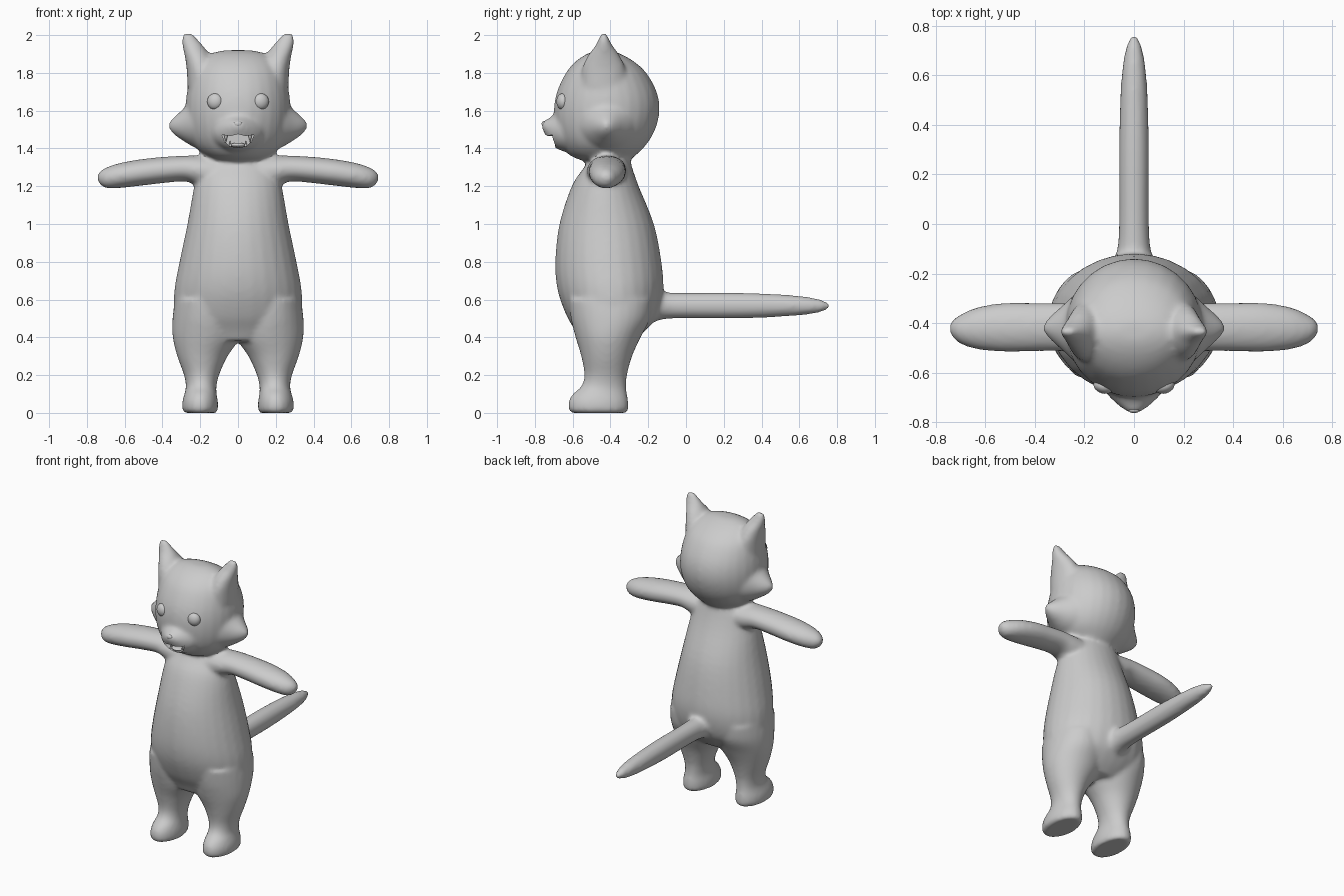
import bpy, bmesh, math
from mathutils import Vector, Matrix

if "Cube" in bpy.data.objects:
    bpy.data.objects.remove(bpy.data.objects["Cube"])

fur = bpy.data.materials.new("grey")
fur.diffuse_color = (0.6, 0.6, 0.6, 1)
fur.use_nodes = True
fur.node_tree.nodes["Principled BSDF"].inputs["Base Color"].default_value = fur.diffuse_color


def add_object(name, bm):
    bmesh.ops.recalc_face_normals(bm, faces=bm.faces)
    me = bpy.data.meshes.new(name)
    bm.to_mesh(me)
    bm.free()
    me.materials.append(fur)
    ob = bpy.data.objects.new(name, me)
    bpy.context.collection.objects.link(ob)
    return ob


def smooth_rows(rows, n=4):
    """Catmull-Rom interpolation between cross-sections."""
    out = []
    for i in range(len(rows) - 1):
        p0, p1 = rows[max(i - 1, 0)], rows[i]
        p2, p3 = rows[i + 1], rows[min(i + 2, len(rows) - 1)]
        for k in range(n):
            t = k / n
            out.append([0.5 * (2*b + (c - a)*t + (2*a - 5*b + 4*c - d)*t*t + (3*b - a - 3*c + d)*t**3)
                        for a, b, c, d in zip(p0, p1, p2, p3)])
    return out + [rows[-1]]


def loft(bm, rows, axis, side=1, seg=28):
    """Rows are (position on axis, a min, a max, b min, b max) of oval sections."""
    rings = []
    for t, a0, a1, b0, b1 in smooth_rows(rows):
        ring = []
        for k in range(seg):
            w = 2 * math.pi * k / seg
            a = (a0 + a1) / 2 + (a1 - a0) / 2 * math.cos(w)
            b = (b0 + b1) / 2 + (b1 - b0) / 2 * math.sin(w)
            x, y, z = {"x": (t, a, b), "y": (a, t, b), "z": (a, b, t)}[axis]
            ring.append(bm.verts.new((x * side, y, z)))
        rings.append(ring)
    for r, s in zip(rings, rings[1:]):
        for k in range(seg):
            bm.faces.new((r[k], r[(k + 1) % seg], s[(k + 1) % seg], s[k]))
    bm.faces.new(rings[0])
    bm.faces.new(rings[-1])


skin = bmesh.new()

# torso
loft(skin, [(0.38, -.20, .20, -.56, -.28), (0.44, -.29, .29, -.59, -.21), (0.52, -.335, .335, -.635, -.15),
            (0.65, -.337, .337, -.68, -.12), (0.8, -.31, .31, -.692, -.13), (1.0, -.268, .268, -.67, -.17),
            (1.2, -.232, .232, -.605, -.25), (1.3, -.20, .20, -.54, -.285), (1.37, -.15, .15, -.50, -.30),
            (1.45, -.14, .14, -.5, -.3)], "z")

# tail with a flared root
loft(skin, [(-.30, -.16, .16, .43, .70), (-.2, -.11, .11, .47, .66), (-.12, -.072, .072, .495, .64),
            (0, -.061, .061, .50, .636), (.3, -.061, .061, .50, .636), (.55, -.054, .054, .512, .624),
            (.68, -.040, .040, .526, .608), (.74, -.022, .022, .543, .590), (.765, -.008, .008, .56, .575)], "y")

for s in (1, -1):
    # leg and foot
    loft(skin, [(0, .115, .283, -.605, -.315), (.015, .106, .295, -.622, -.305), (.06, .106, .295, -.622, -.305),
                (.10, .113, .284, -.60, -.312), (.14, .114, .276, -.555, -.316), (.2, .10, .286, -.538, -.312),
                (.3, .055, .322, -.555, -.285), (.4, -.01, .346, -.585, -.24), (.5, -.01, .347, -.61, -.19),
                (.6, .03, .335, -.62, -.18)], "z", s)
    # arm
    loft(skin, [(.05, -.53, -.31, 1.17, 1.355), (.2, -.525, -.315, 1.20, 1.362), (.28, -.515, -.318, 1.225, 1.362),
                (.4, -.515, -.318, 1.216, 1.355), (.52, -.517, -.318, 1.202, 1.342), (.63, -.507, -.335, 1.19, 1.322),
                (.70, -.485, -.365, 1.19, 1.298), (.735, -.455, -.39, 1.215, 1.275),
                (.744, -.43, -.41, 1.235, 1.255)], "x", s)
    # cheek tuft
    loft(skin, [(.12, -.62, -.22, 1.37, 1.73), (.22, -.57, -.27, 1.40, 1.68), (.29, -.51, -.33, 1.44, 1.61),
                (.34, -.465, -.375, 1.475, 1.565), (.365, -.435, -.405, 1.505, 1.54)], "x", s)
    # ear
    loft(skin, [(1.72, .14, .267, -.55, -.32), (1.82, .13, .272, -.55, -.32), (1.89, .148, .282, -.52, -.35),
                (1.94, .182, .294, -.483, -.385), (1.98, .215, .30, -.462, -.408),
                (2.012, .24, .288, -.448, -.422)], "z", s)

# head
loft(skin, [(1.325, -.11, .11, -.51, -.32), (1.36, -.17, .17, -.61, -.27), (1.42, -.235, .235, -.66, -.21),
            (1.5, -.268, .268, -.69, -.163), (1.6, -.278, .278, -.70, -.14), (1.7, -.270, .270, -.683, -.155),
            (1.8, -.245, .245, -.636, -.21), (1.86, -.205, .205, -.585, -.275), (1.9, -.15, .15, -.525, -.345),
            (1.92, -.07, .07, -.47, -.40)], "z")

# muzzle
loft(skin, [(-.55, -.17, .17, 1.37, 1.62), (-.65, -.135, .135, 1.385, 1.60), (-.70, -.098, .098, 1.41, 1.575),
            (-.735, -.06, .06, 1.455, 1.555), (-.757, -.03, .03, 1.495, 1.545),
            (-.766, -.012, .012, 1.515, 1.535)], "y")

# blend all fur parts into one skin
body = add_object("body", skin)
m = body.modifiers.new("blend", "REMESH")
m.mode, m.voxel_size = "VOXEL", 0.013
m = body.modifiers.new("soften", "SMOOTH")
m.factor, m.iterations = 0.5, 8

# mouth opening
bm = bmesh.new()
outline = [(-.085, 1.472), (-.04, 1.466), (0, 1.476), (.04, 1.466), (.085, 1.472), (.07, 1.435), (.045, 1.412),
           (0, 1.405), (-.045, 1.412), (-.07, 1.435)]
face = bm.faces.new([bm.verts.new((x, -.80, z)) for x, z in outline])
ext = bmesh.ops.extrude_face_region(bm, geom=[face])
for v in ext["geom"]:
    if isinstance(v, bmesh.types.BMVert):
        v.co.y = -.645
cutter = add_object("mouth_cutter", bm)
cutter.hide_render = True
cutter.hide_set(True)
m = body.modifiers.new("mouth", "BOOLEAN")
m.object, m.operation, m.solver = cutter, "DIFFERENCE", "EXACT"


def ball(name, loc, size, turn=0):
    bm = bmesh.new()
    bmesh.ops.create_uvsphere(bm, u_segments=24, v_segments=14, radius=1)
    mat = Matrix.Translation(loc) @ Matrix.Rotation(turn, 4, "Z") @ Matrix.Diagonal((*size, 1))
    bmesh.ops.transform(bm, matrix=mat, verts=bm.verts)
    return add_object(name, bm)


def fang(name, loc, length, r, up):
    bm = bmesh.new()
    bmesh.ops.create_cone(bm, cap_ends=True, segments=10, radius1=r, radius2=.001, depth=length)
    mat = Matrix.Translation(loc) @ Matrix.Rotation(0 if up else math.pi, 4, "X")
    bmesh.ops.transform(bm, matrix=mat, verts=bm.verts)
    return add_object(name, bm)


# eyes, nose, tongue and teeth
parts = [body, ball("nose", (0, -.752, 1.53), (.022, .012, .016)),
         ball("tongue", (0, -.66, 1.418), (.04, .035, .012))]
for s, side in ((1, "left"), (-1, "right")):
    parts += [ball("eye_" + side, (.122 * s, -.655, 1.648), (.042, .030, .043), .25 * s),
              fang("upper_fang_" + side, (.064 * s, -.668, 1.452), .04, .011, False),
              fang("lower_fang_" + side, (.042 * s, -.672, 1.424), .03, .009, True)]

for ob in parts:
    bpy.ops.object.select_all(action="DESELECT")
    ob.select_set(True)
    bpy.context.view_layer.objects.active = ob
    for mod in list(ob.modifiers):
        bpy.ops.object.modifier_apply(modifier=mod.name)
    bpy.ops.object.shade_smooth_by_angle(angle=math.radians(45))
